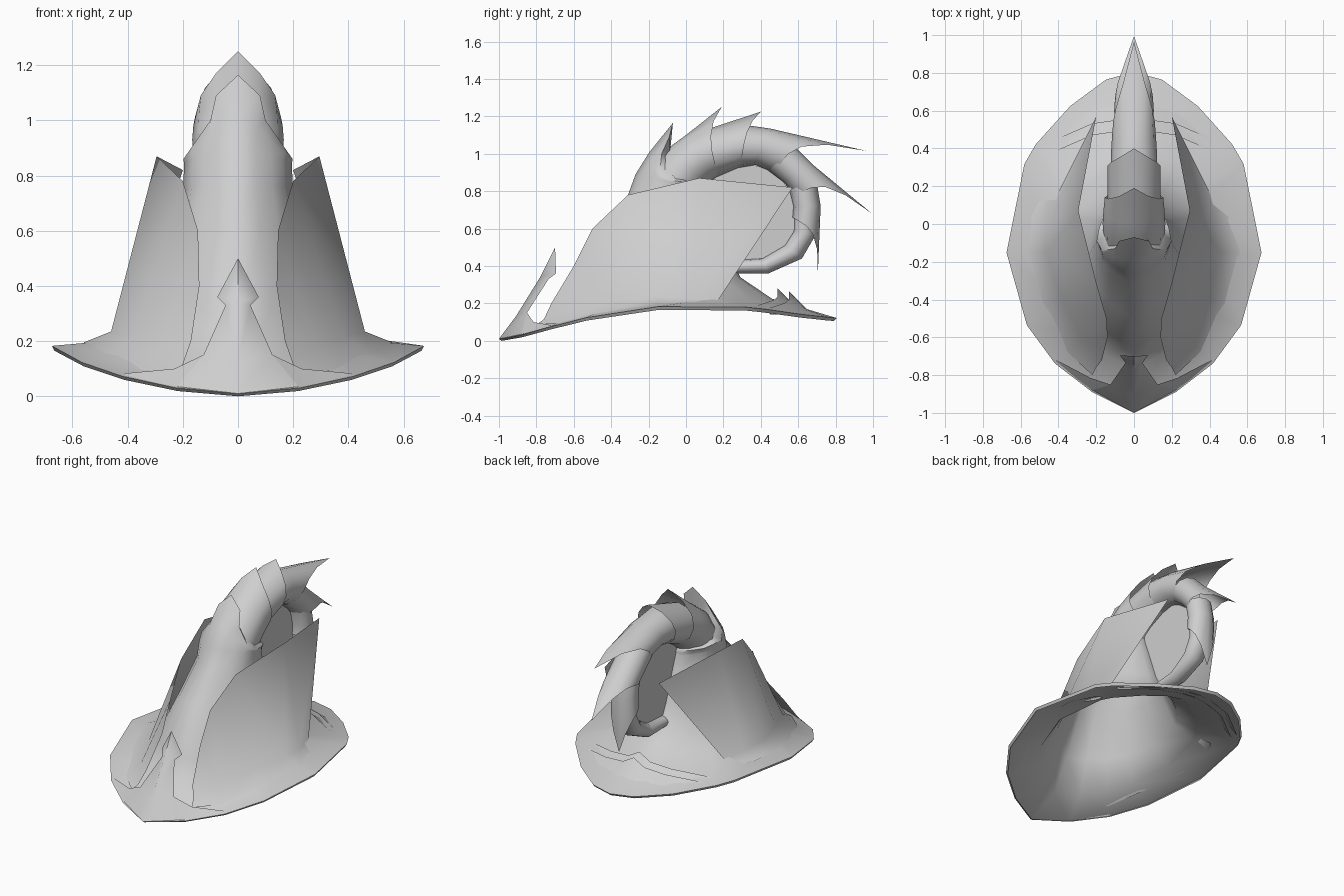
import bpy, bmesh
from math import sin, cos, pi
from mathutils import Vector

cube = bpy.data.objects.get("Cube")
if cube:
    bpy.data.objects.remove(cube)

grey = bpy.data.materials.new("light grey")
grey.use_nodes = True
colour = (0.62, 0.62, 0.62, 1)
grey.diffuse_color = colour
grey.node_tree.nodes["Principled BSDF"].inputs["Base Color"].default_value = colour


def add_object(name, verts, faces, angle=65):
    mesh = bpy.data.meshes.new(name)
    mesh.from_pydata(verts, [], faces)
    bm = bmesh.new()
    bm.from_mesh(mesh)
    bmesh.ops.remove_doubles(bm, verts=bm.verts, dist=0.0005)
    bmesh.ops.recalc_face_normals(bm, faces=bm.faces)
    bm.to_mesh(mesh)
    bm.free()
    mesh.materials.append(grey)
    obj = bpy.data.objects.new(name, mesh)
    bpy.context.collection.objects.link(obj)
    bpy.ops.object.select_all(action="DESELECT")
    obj.select_set(True)
    bpy.context.view_layer.objects.active = obj
    bpy.ops.object.shade_smooth_by_angle(angle=angle * pi / 180)


def ring(shape, outer, inner, half_width, lift=0):
    """Cross-section spanning two points of the centre plane."""
    a, b = Vector((0, *outer)), Vector((0, *inner))
    return [a.lerp(b, (u + 1) / 2) + Vector((s * half_width, 0, lift * s * s))
            for s, u in shape]


def both_sides(half):
    """Close a half ring by mirroring all but its two end points."""
    return half + [(-p[0], *p[1:]) for p in half[-2:0:-1]]


def pull_spike(points, tip, weights=(1, 0.42, 0.1)):
    """Drag the outer point of a ring to a tip, its neighbours partly."""
    shift = Vector((0, *tip)) - points[0]
    n = len(points)
    result = []
    for i, p in enumerate(points):
        d = min(i, n - i)
        result.append(p + shift * (weights[d] if d < len(weights) else 0))
    return result


def loft(name, rings, end_cap=False):
    n = len(rings[0])
    verts = [p for r in rings for p in r]
    faces = [(r * n + i, r * n + (i + 1) % n, (r + 1) * n + (i + 1) % n, (r + 1) * n + i)
             for r in range(len(rings) - 1) for i in range(n)]
    if end_cap:
        faces.append(tuple(range(len(verts) - n, len(verts))))
    add_object(name, verts, faces)


def strip(name, rows):
    """Sheet through rows of points, mirrored to both sides."""
    n = len(rows[0])
    verts, faces = [], []
    for side in (1, -1):
        base = len(verts)
        verts += [(side * x, y, z) for row in rows for x, y, z in row]
        for r in range(len(rows) - 1):
            for i in range(n - 1):
                a = base + r * n + i
                faces.append((a, a + 1, a + n + 1, a + n))
    add_object(name, verts, faces)


# Pointed oval outline of the brim, and a round section for the horn
oval = both_sides([(0, -1), (0.33, -0.877), (0.62, -0.71), (0.84, -0.486), (1, -0.06),
                   (0.86, 0.46), (0.77, 0.576), (0.5, 0.8), (0.22, 0.955), (0, 1)])
round_section = [(sin(i * pi / 6), -cos(i * pi / 6)) for i in range(12)]

# Brim and cone in one hollow skin, open below, ending in the first spike
body = [ring(oval, *r) for r in [
    ((-0.985, 0), (0.79, 0.106), 0.665, 0.115),
    ((-1.0, 0.01), (0.805, 0.122), 0.675, 0.12),
    ((-0.77, 0.09), (0.46, 0.225), 0.44, 0.05),
    ((-0.65, 0.3), (0.29, 0.34), 0.35, 0.01),
    ((-0.5, 0.6), (0.21, 0.5), 0.24),
    ((-0.31, 0.78), (0.14, 0.7), 0.2),
    ((-0.27, 0.89), (0.11, 0.78), 0.195)]]
edge = both_sides([
    (0, -0.07, 1.165), (0.08, -0.09, 1.09), (0.1, -0.13, 1.0), (0.17, -0.14, 0.9),
    (0.198, -0.09, 0.86), (0.185, -0.02, 0.85), (0.16, 0.04, 0.84),
    (0.1, 0.09, 0.83), (0.05, 0.1, 0.82), (0, 0.1, 0.82)])
# Bulge below the edge, following the front silhouette
middle = [Vector(a).lerp(Vector(b), 0.5) for a, b in zip(body[-1], edge)]
body += [pull_spike(middle, (-0.195, 1.01), (1, 0.6, 0.2)), edge,
         ring(oval, (-0.1, 0.95), (0.04, 0.86), 0.1)]
loft("brim_and_cone", body)

# Overlapping horn segments: outer point, inner point, half width; then spike
segments = [
    ([((-0.2, 0.92), (0.06, 0.76), 0.16),
      ((-0.11, 1.02), (0.11, 0.84), 0.166),
      ((0.0, 1.1), (0.14, 0.86), 0.162),
      ((0.11, 1.15), (0.17, 0.88), 0.155)], (0.19, 1.25)),
    ([((0.08, 1.12), (0.15, 0.87), 0.14),
      ((0.33, 1.17), (0.29, 0.93), 0.14)], (0.4, 1.225)),
    ([((0.27, 1.16), (0.25, 0.92), 0.125),
      ((0.45, 1.135), (0.37, 0.94), 0.12),
      ((0.62, 1.095), (0.47, 0.9), 0.11)], (0.965, 1.015)),
    ([((0.58, 1.04), (0.44, 0.91), 0.1),
      ((0.68, 0.94), (0.52, 0.85), 0.105),
      ((0.77, 0.86), (0.58, 0.78), 0.1)], (0.995, 0.68)),
    ([((0.7, 0.84), (0.55, 0.82), 0.085),
      ((0.72, 0.72), (0.575, 0.72), 0.088),
      ((0.715, 0.57), (0.57, 0.66), 0.088)], (0.705, 0.36)),
]
for i, (rows, tip) in enumerate(segments):
    rings = [ring(round_section, *r) for r in rows]
    rings[-1] = pull_spike(rings[-1], tip)
    loft(f"horn_segment_{i + 1}", rings)

# Curled tail of the horn
tail = [((0.71, 0.7), (0.58, 0.7), 0.075), ((0.69, 0.56), (0.58, 0.59), 0.07),
        ((0.62, 0.44), (0.53, 0.51), 0.065), ((0.44, 0.36), (0.41, 0.44), 0.055),
        ((0.25, 0.36), (0.25, 0.43), 0.045)]
loft("horn_tail", [ring(round_section, *r) for r in tail], end_cap=True)

# Thin web filling the curl
web = [(0.04, 0.78), (0.16, 0.9), (0.3, 0.95), (0.46, 0.92), (0.57, 0.79),
       (0.6, 0.65), (0.54, 0.49), (0.41, 0.41), (0.2, 0.4)]
add_object("curl_web", [(0, y, z) for y, z in web], [tuple(range(len(web)))])

# Tall side flaps standing off the cone, flared at the foot into the brim
foot = [(0.22, -0.8, 0.085), (0.36, -0.67, 0.095), (0.48, -0.42, 0.155),
        (0.56, -0.15, 0.195), (0.54, 0.05, 0.195), (0.46, 0.2, 0.195)]
low = [(0.2, -0.76, 0.115), (0.28, -0.62, 0.18), (0.38, -0.4, 0.215),
       (0.46, -0.15, 0.235), (0.44, 0.02, 0.225), (0.4, 0.17, 0.215)]
high = [(0.17, -0.72, 0.2), (0.14, -0.6, 0.4), (0.145, -0.5, 0.6),
        (0.2, -0.31, 0.78), (0.295, 0.07, 0.87), (0.2, 0.57, 0.82)]
strip("side_flaps", [foot, low, high])

# Barbed front plate folded up from the brim edge
strip("front_plate", [
    [(0, -1, 0.01), (0, -0.91, 0.13), (0, -0.78, 0.34), (0, -0.7, 0.5)],
    [(0.22, -0.88, 0.035), (0.125, -0.85, 0.15), (0.045, -0.735, 0.33), (0.075, -0.695, 0.36)]])
strip("front_plate_wings", [
    [(0.22, -0.88, 0.035), (0.31, -0.815, 0.05), (0.42, -0.73, 0.07)],
    [(0.125, -0.85, 0.15), (0.23, -0.815, 0.1), (0.41, -0.72, 0.083)]])

# Two raised folds across the back of the brim, sunk at their outer edge
for name, y, z in (("inner_back_fold", 0.49, 0.28), ("outer_back_fold", 0.55, 0.265)):
    strip(name, [
        [(0, y, z), (0.08, y, z - 0.045), (0.22, y - 0.02, z - 0.062), (0.45, y - 0.12, z - 0.095)],
        [(0, y + 0.1, z - 0.1), (0.1, y + 0.1, z - 0.11),
         (0.25, y + 0.06, z - 0.12), (0.46, y - 0.1, z - 0.125)]])
